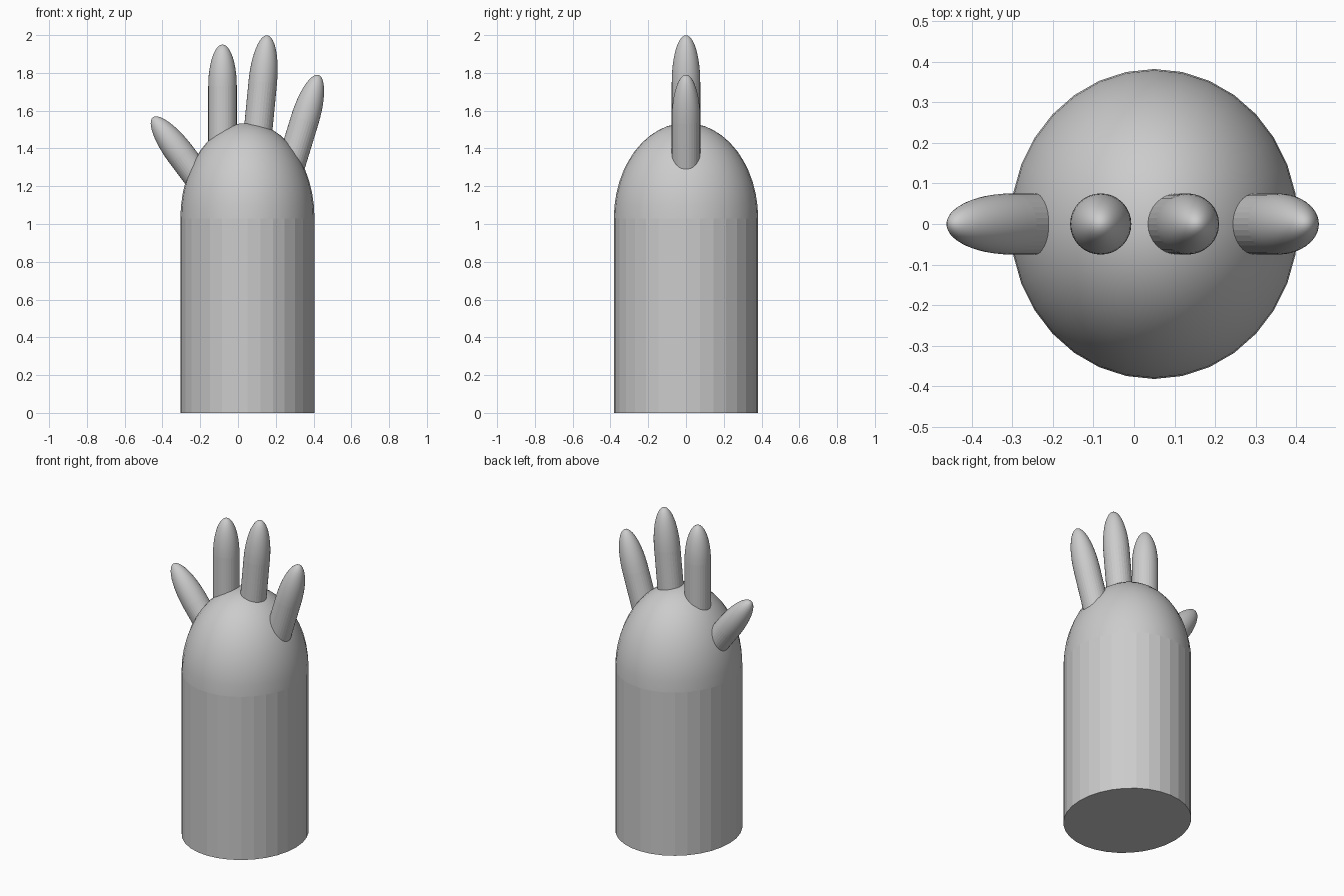
import bpy
import bmesh
from math import radians
from mathutils import Matrix, Vector

cube = bpy.data.objects.get("Cube")
if cube:
    bpy.data.objects.remove(cube, do_unlink=True)

grey = bpy.data.materials.new("plain grey")
grey.use_nodes = True
colour = (0.6, 0.6, 0.6, 1)
grey.diffuse_color = colour
grey.node_tree.nodes["Principled BSDF"].inputs["Base Color"].default_value = colour

SIDES = 32


def add_object(name, bm, matrix, smooth):
    for face in bm.faces:
        face.smooth = smooth
    mesh = bpy.data.meshes.new(name)
    bm.to_mesh(mesh)
    bm.free()
    mesh.materials.append(grey)
    obj = bpy.data.objects.new(name, mesh)
    obj.matrix_world = matrix
    bpy.context.collection.objects.link(obj)


def shaft(name, matrix, rx, ry, bottom, top):
    """Flat-sided elliptical cylinder along local z."""
    bm = bmesh.new()
    bmesh.ops.create_cone(bm, cap_ends=True, segments=SIDES,
                          radius1=1, radius2=1, depth=top - bottom)
    bmesh.ops.transform(bm, verts=bm.verts, matrix=Matrix.Translation(
        (0, 0, (top + bottom) / 2)) @ Matrix.Diagonal((rx, ry, 1, 1)))
    add_object(name, bm, matrix, False)


def dome(name, matrix, rx, ry, rz):
    """Smooth upper half of an ellipsoid."""
    bm = bmesh.new()
    bmesh.ops.create_uvsphere(bm, u_segments=SIDES, v_segments=24, radius=1)
    lower = [v for v in bm.verts if v.co.z < -0.01]
    bmesh.ops.delete(bm, geom=lower, context='VERTS')
    bmesh.ops.transform(bm, verts=bm.verts, matrix=Matrix.Diagonal((rx, ry, rz, 1)))
    add_object(name, bm, matrix, True)


# Arm and rounded palm
base = Matrix.Translation((0.05, 0, 0))
shaft("arm", base, 0.355, 0.382, 0, 1.03)
dome("palm", base @ Matrix.Translation((0, 0, 1.03)), 0.355, 0.382, 0.505)

# Fingers: name, x and z of the tip's base, tilt, tip length, shaft length
fingers = [
    ("right_thumb", -0.30, 1.365, -37, 0.25, 0.24),
    ("right_finger", -0.082, 1.73, 0, 0.22, 0.40),
    ("middle_finger", 0.131, 1.75, 5.5, 0.25, 0.40),
    ("left_finger", 0.353, 1.55, 17, 0.25, 0.36),
]
for name, x, z, tilt, tip, length in fingers:
    place = Matrix.Translation(Vector((x, 0, z))) @ Matrix.Rotation(radians(tilt), 4, 'Y')
    shaft(name + "_shaft", place, 0.0755, 0.0755, -length, 0)
    dome(name + "_tip", place, 0.0755, 0.0755, tip)
